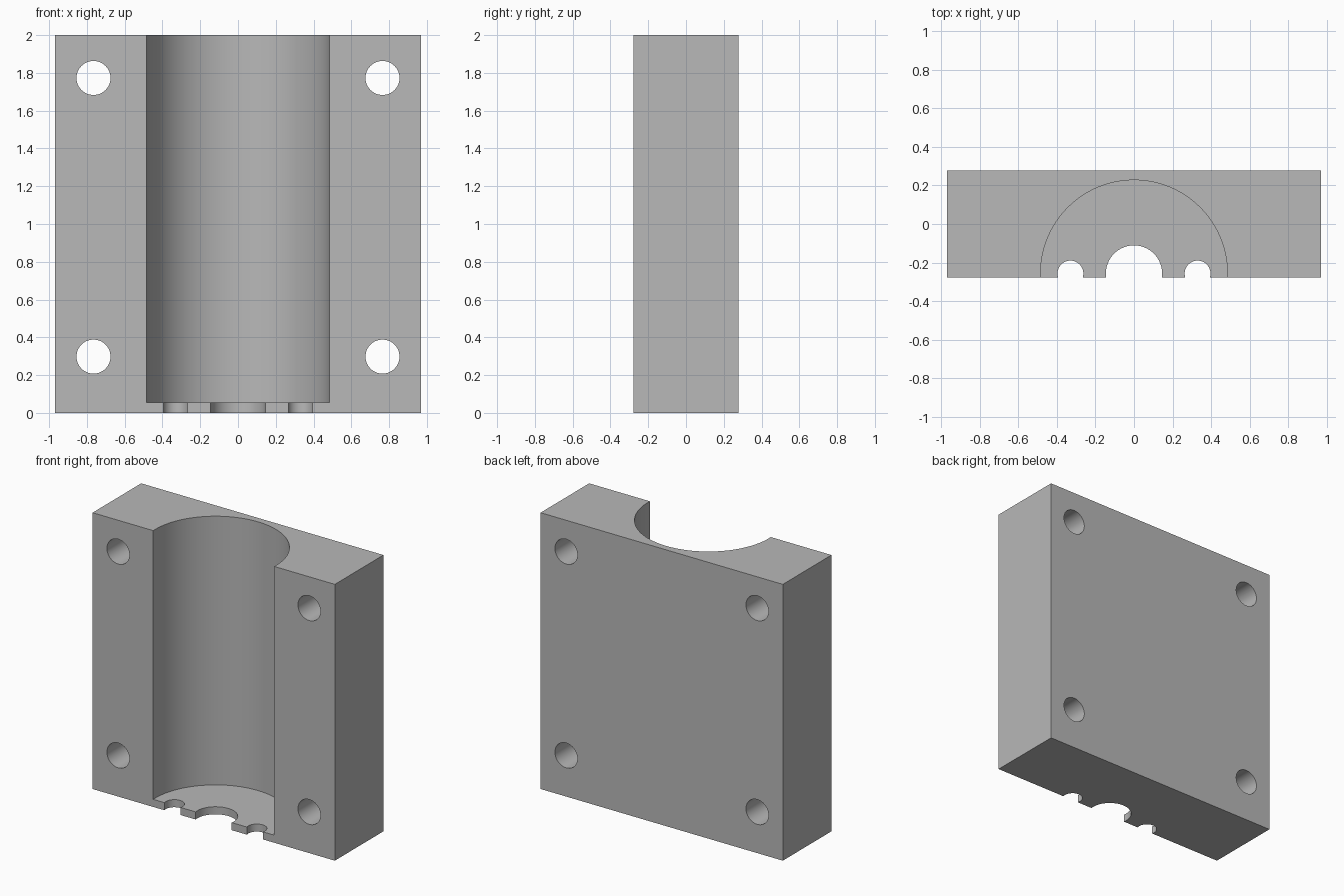
import bpy
import math

cube = bpy.data.objects.get("Cube")
if cube:
    bpy.data.objects.remove(cube, do_unlink=True)

WIDTH, DEPTH, HEIGHT = 1.94, 0.556, 2.0
AXIS_Y = -0.257      # bore axis, just behind the front face
FLOOR = 0.055        # thickness of the floor under the bore

# Material
grey = bpy.data.materials.new("plain grey")
grey.use_nodes = True
colour = (0.48, 0.48, 0.48, 1)
grey.diffuse_color = colour
grey.node_tree.nodes["Principled BSDF"].inputs["Base Color"].default_value = colour

# Block
bpy.ops.mesh.primitive_cube_add(size=1, location=(0, 0, HEIGHT / 2))
block = bpy.context.object
block.name = "mold_half_block"
block.scale = (WIDTH, DEPTH, HEIGHT)
bpy.ops.object.transform_apply(location=True, rotation=True, scale=True)
block.data.materials.append(grey)


def drill(name, radius, length, centre, tilt=0.0, sides=64):
    """Cut a round hole through the block and discard the cutter."""
    bpy.ops.mesh.primitive_cylinder_add(vertices=sides, radius=radius, depth=length,
                                        location=centre, rotation=(tilt, 0, 0))
    cutter = bpy.context.object
    cutter.name = name
    cutter.hide_render = True
    cutter.data.materials.append(grey)
    bpy.ops.object.select_all(action='DESELECT')
    block.select_set(True)
    bpy.context.view_layer.objects.active = block
    mod = block.modifiers.new(name, 'BOOLEAN')
    mod.operation = 'DIFFERENCE'
    mod.solver = 'EXACT'
    mod.object = cutter
    bpy.ops.object.modifier_apply(modifier=mod.name)
    bpy.data.objects.remove(cutter, do_unlink=True)


# Main bore, open at the top and stopping at the floor
drill("bore", 0.485, HEIGHT, (0, AXIS_Y, FLOOR + HEIGHT / 2), sides=96)

# Central opening and two side vents through the floor
for x, radius in ((0, 0.146), (-0.33, 0.067), (0.33, 0.067)):
    drill("floor_opening", radius, 0.4, (x, AXIS_Y, 0))

# Four bolt holes from front to back
for x in (-0.765, 0.765):
    for z in (0.298, 1.773):
        drill("bolt_hole", 0.09, 1, (x, 0, z), tilt=math.pi / 2)

bpy.ops.object.shade_smooth_by_angle(angle=math.radians(30))
